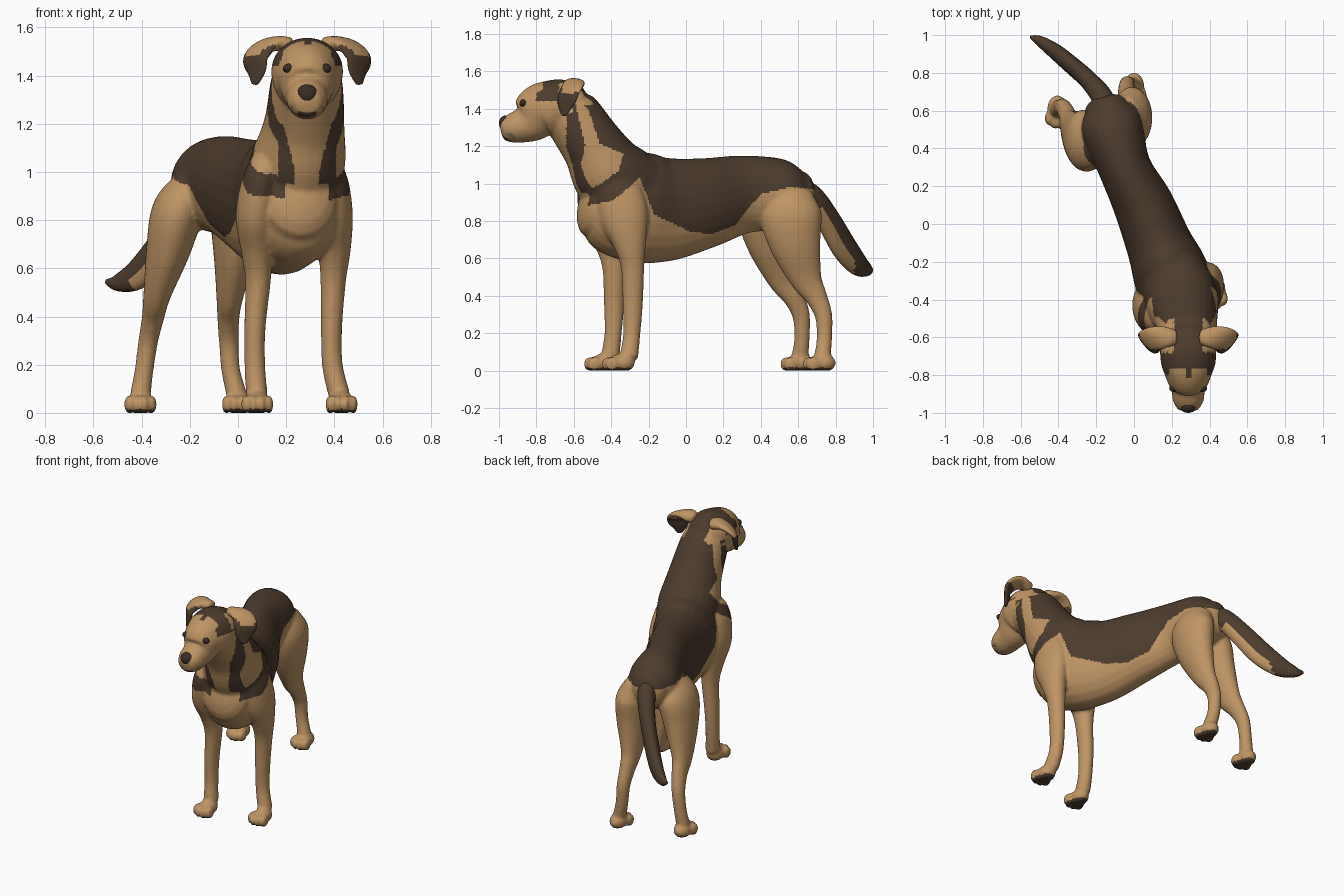
import bpy, bmesh
from math import sin, cos, pi
from mathutils import Vector, Matrix

cube = bpy.data.objects.get("Cube")
if cube:
    bpy.data.objects.remove(cube)

MID = 0.287  # x of the head's centre plane
SEGMENTS = 24


def material(name, colour):
    mat = bpy.data.materials.new(name)
    mat.use_nodes = True
    rgba = (*colour, 1)
    mat.diffuse_color = rgba
    bsdf = mat.node_tree.nodes["Principled BSDF"]
    bsdf.inputs["Base Color"].default_value = rgba
    bsdf.inputs["Roughness"].default_value = 0.8
    return mat


TAN = material("tan fur", (0.52, 0.30, 0.13))
DARK = material("dark brown fur", (0.075, 0.045, 0.027))
BLACK = material("nose black", (0.04, 0.026, 0.019))
GREY = material("grey lip fur", (0.24, 0.18, 0.12))


def spline(rows, steps=5):
    """Smooth interpolation through rows of numbers."""
    rows = [Vector(r) for r in rows]
    out = []
    for i in range(len(rows) - 1):
        p, q = rows[i], rows[i + 1]
        before, after = rows[max(i - 1, 0)], rows[min(i + 2, len(rows) - 1)]
        for k in range(steps):
            t = k / steps
            out.append(0.5 * (2 * p + (q - before) * t
                              + (2 * before - 5 * p + 4 * q - after) * t * t
                              + (3 * p - before - 3 * q + after) * t ** 3))
    return out + [rows[-1]]


def loft(bm, rows, lateral, cap=0.6):
    """Elliptical tube through (x, y, z, half width, half depth), round ends."""
    pts = spline(rows)
    lateral = Vector(lateral)
    stations = []
    for i, p in enumerate(pts):
        a, b = pts[max(i - 1, 0)], pts[min(i + 1, len(pts) - 1)]
        stations.append((Vector(p[:3]), (Vector(b[:3]) - Vector(a[:3])).normalized(), p[3], p[4]))

    def dome(station, sign):
        c, t, w, d = station
        return [(c + t * sign * cap * min(w, d) * sin(a), t, w * cos(a), d * cos(a))
                for a in (pi / 8, pi / 4, pi * 0.36, pi * 0.46)]

    stations = dome(stations[0], -1)[::-1] + stations + dome(stations[-1], 1)
    loops = []
    for c, t, w, d in stations:
        side = (lateral - t * lateral.dot(t)).normalized()
        up = t.cross(side)
        angles = [2 * pi * k / SEGMENTS for k in range(SEGMENTS)]
        loops.append([bm.verts.new(c + side * w * cos(a) + up * d * sin(a)) for a in angles])
    for lo, hi in zip(loops, loops[1:]):
        for k in range(SEGMENTS):
            j = (k + 1) % SEGMENTS
            bm.faces.new((lo[k], lo[j], hi[j], hi[k]))
    bm.faces.new(loops[0][::-1])
    bm.faces.new(loops[-1])


def ball(bm, centre, radii):
    m = Matrix.Translation(centre) @ Matrix.Diagonal((*radii, 1))
    bmesh.ops.create_uvsphere(bm, u_segments=20, v_segments=12, radius=1, matrix=m)


def finish(name, bm, mats):
    bmesh.ops.recalc_face_normals(bm, faces=bm.faces[:])
    mesh = bpy.data.meshes.new(name)
    bm.to_mesh(mesh)
    bm.free()
    for m in mats:
        mesh.materials.append(m)
    mesh.shade_smooth()
    obj = bpy.data.objects.new(name, mesh)
    bpy.context.collection.objects.link(obj)
    return obj


def paint(mesh, rule):
    for f in mesh.polygons:
        f.material_index = rule(f.center, f.normal)


# Trunk, neck and head
body = bmesh.new()
loft(body, [(-.15, .62, .95, .115, .12), (-.12, .52, .95, .165, .185), (-.05, .3, .945, .14, .21),
            (.05, .1, .9, .16, .243), (.13, -.1, .867, .175, .278), (.19, -.25, .875, .2, .297),
            (.235, -.4, .88, .2, .26), (.25, -.48, .9, .165, .19)], (.93, .37, 0), 0.55)
loft(body, [(.165, -.17, .89, .16, .21), (.245, -.38, 1.03, .195, .215), (.275, -.495, 1.2, .168, .17),
            (.285, -.61, 1.37, .15, .155), (MID, -.64, 1.42, .13, .13)], (1, .15, 0), 0.3)
loft(body, [(MID, -.56, 1.44, .11, .09), (MID, -.65, 1.43, .147, .135), (MID, -.74, 1.4, .144, .152),
            (MID, -.79, 1.38, .124, .145), (MID, -.83, 1.338, .103, .117), (MID, -.87, 1.316, .089, .095),
            (MID, -.93, 1.3, .083, .08), (MID, -.97, 1.293, .064, .062)], (1, 0, 0), 0.35)
for s in (1, -1):  # brows
    ball(body, (MID + s * .06, -.78, 1.475), (.04, .037, .035))


# Legs and paws
def leg(xs, profile, dy, paw_x, paw_y):
    loft(body, [(x, y + dy, z, w, d) for x, (y, z, w, d) in zip(xs, profile)], (1, 0, 0), 0.4)
    ball(body, (paw_x, paw_y + .015, .045), (.055, .072, .05))
    for k in (-1.5, -.5, .5, 1.5):
        reach = .055 if abs(k) < 1 else .035
        ball(body, (paw_x + k * .032, paw_y - reach, .039), (.019, .038, .04))


front = [(-.37, 1.05, .06, .09), (-.36, .96, .08, .125), (-.33, .82, .085, .13), (-.3, .68, .068, .088),
         (-.285, .55, .053, .062), (-.285, .35, .044, .054), (-.29, .2, .043, .046), (-.305, .08, .045, .05)]
hind = [(.56, .95, .08, .12), (.56, .84, .107, .165), (.585, .68, .092, .138), (.64, .5, .058, .088),
        (.695, .4, .046, .06), (.735, .3, .041, .047), (.74, .18, .039, .041), (.73, .08, .043, .045)]
leg((.355, .378, .392, .4, .395, .388, .392, .42), front, 0, .43, -.36)
leg((.115, .095, .075, .08, .083, .07, .07, .078), front, -.1, .08, -.455)
leg((-.045, -.012, -.012, -.033, -.04, -.038, -.03, -.005), hind, 0, 0, .715)
leg((-.19, -.25, -.29, -.335, -.353, -.373, -.39, -.405), hind, -.12, -.405, .595)

# Blend the parts into one skin
dog = finish("body", body, [])
remesh = dog.modifiers.new("blend", 'REMESH')
remesh.mode = 'VOXEL'
remesh.voxel_size = 0.01
relax = dog.modifiers.new("relax", 'SMOOTH')
relax.factor = 0.5
relax.iterations = 6
graph = bpy.context.evaluated_depsgraph_get()
skin = bpy.data.meshes.new_from_object(dog.evaluated_get(graph))
dog.modifiers.clear()
dog.data = skin
skin.materials.clear()
for mat in (TAN, DARK, GREY):
    skin.materials.append(mat)
for v in skin.vertices:
    v.co.z = max(v.co.z - .004, 0)
skin.shade_smooth()

# Coat markings: lower edge of the saddle along the spine, and a pale neck patch
SADDLE = [(-.7, .9), (-.6, .88), (-.5, .91), (-.34, 1.035), (-.26, .835), (-.04, .745), (.1, .73),
          (.25, .78), (.31, .86), (.39, .945), (.53, .98), (.9, .96)]
PATCH = [(-.6, 1.47), (-.53, 1.42), (-.46, 1.21), (-.33, 1.16), (-.36, 1.07), (-.48, .985),
         (-.57, .93), (-.56, 1.1), (-.54, 1.2)]


def saddle_edge(u):
    for (a, za), (b, zb) in zip(SADDLE, SADDLE[1:]):
        if a <= u < b:
            return za + (zb - za) * (u - a) / (b - a)
    return SADDLE[0][1]


def in_patch(y, z):
    inside = False
    for (ya, za), (yb, zb) in zip(PATCH, PATCH[1:] + PATCH[:1]):
        if (za > z) != (zb > z) and y < ya + (yb - ya) * (z - za) / (zb - za):
            inside = not inside
    return inside


def coat(c, n):
    x, y, z = c
    off = abs(x - MID)
    if z < .6:
        return int(z < .016)
    if y < -.64 and z > 1.2:  # face
        if y < -.92 and 1.235 < z < 1.275 and off > .06:
            return 2
        if y < -.95 and z < 1.25 and off < .04:
            return 1
        if y > -.68 and z > 1.45:
            return int(off < .075)
        edge = -.815 if off < .016 else -.8 if off > .1 else -.765
        return int(y > edge and z > 1.44)
    if y > -.64 and z > 1.42:  # crown and nape
        return int(off < .075 or y > -.5)
    throat = .09 if z < .95 else .05 + max(z - 1, 0) * .25
    if n.y < 0 and y < -.45 and off < throat and z < 1.4:
        return 0
    skew = .33 * min(max((1.3 - z) / .3, 0), 1)  # the trunk is turned from the head
    if off > .12 and in_patch(y + skew * (.43 - x), z):
        return 0
    return int(z > saddle_edge(.93 * y - .37 * (x - .1)))


paint(skin, coat)

# Tail with a pale underside
tail = bmesh.new()
loft(tail, [(-.13, .55, .99, .055, .06), (-.165, .665, .935, .058, .066), (-.24, .76, .805, .049, .072),
            (-.33, .84, .668, .046, .077), (-.42, .915, .573, .041, .064), (-.5, .97, .54, .027, .036),
            (-.545, .99, .545, .009, .011)], (.75, .6, 0))
tail = finish("tail", tail, [TAN, DARK])
under = Vector((.4, -.5, -.75)).normalized()
paint(tail.data, lambda c, n: int(not (n.dot(under) > .2 and c.z < .86 and c.y < .9)))

# Folded ears and eyes
for name, s in (("left", 1), ("right", -1)):
    ear = bmesh.new()
    path = [(.08, -.6, 1.525, .045, .035), (.13, -.6, 1.533, .058, .03), (.18, -.61, 1.515, .07, .025),
            (.212, -.63, 1.475, .073, .02), (.21, -.645, 1.42, .055, .016), (.216, -.65, 1.368, .02, .01)]
    loft(ear, [(MID + s * o, *rest) for o, *rest in path], (s * .68, .73, 0))
    ear = finish(name + "_ear", ear, [TAN, DARK])
    paint(ear.data, lambda c, n: int(c.z < 1.485 or c.y < -.66))
    hit, spot, normal, index = dog.ray_cast((MID + s * .08, -2, 1.432), (0, 1, 0))
    eye = bmesh.new()
    ball(eye, spot - normal * .008, (.026, .02, .02))
    finish(name + "_eye", eye, [BLACK])

# Nose
nose = bmesh.new()
ball(nose, (MID, -.966, 1.322), (.045, .034, .042))
finish("nose", nose, [BLACK])
